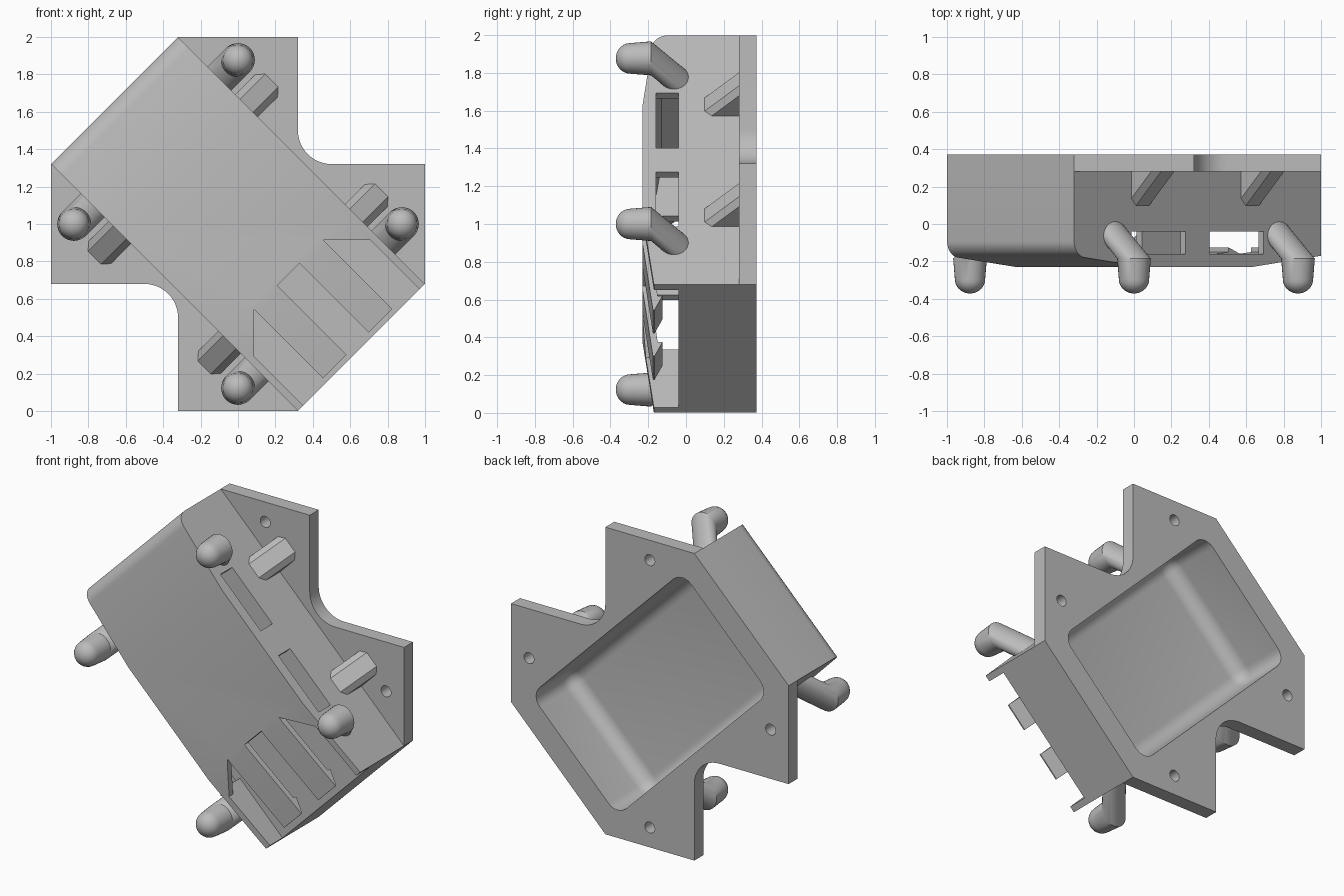
import bpy, bmesh
from math import sin, cos, pi, radians, sqrt
from mathutils import Matrix, Vector

cube = bpy.data.objects.get("Cube")
if cube:
    bpy.data.objects.remove(cube)

# Parts are laid out square (x along the case, z across it), then tilted 45 degrees
TILT = Matrix.Translation((0, 0, 1)) @ Matrix.Rotation(radians(45), 4, 'Y')
LONG, HALF = 0.933, 0.48          # case half length and half width
BACK, STEP, FRONT = 0.372, 0.28, -0.23
SIGNS = (-1, 1)

grey = bpy.data.materials.new("plain grey")
grey.use_nodes = True
grey.diffuse_color = (0.5, 0.5, 0.5, 1)
grey.node_tree.nodes["Principled BSDF"].inputs["Base Color"].default_value = (0.5, 0.5, 0.5, 1)


def finish(name, bm):
    bmesh.ops.recalc_face_normals(bm, faces=bm.faces)
    mesh = bpy.data.meshes.new(name)
    bm.to_mesh(mesh)
    bm.free()
    mesh.materials.append(grey)
    ob = bpy.data.objects.new(name, mesh)
    bpy.context.collection.objects.link(ob)
    return ob


def loft(name, rings, clip=None, flip=(1, 1)):
    """Skin a stack of equal rings, cap it, optionally trim it at the case wall and mirror it."""
    bm = bmesh.new()
    loops = [[bm.verts.new(p) for p in ring] for ring in rings]
    n = len(loops[0])
    for a, b in zip(loops, loops[1:]):
        for i in range(n):
            bm.faces.new((a[i], a[(i + 1) % n], b[(i + 1) % n], b[i]))
    bm.faces.new(loops[0])
    bm.faces.new(loops[-1])
    if clip is not None:
        bmesh.ops.bisect_plane(bm, geom=bm.verts[:] + bm.edges[:] + bm.faces[:],
                               plane_co=(0, 0, clip), plane_no=(0, 0, -1), clear_outer=True)
        bmesh.ops.holes_fill(bm, edges=[e for e in bm.edges if e.is_boundary])
    bmesh.ops.scale(bm, vec=(flip[0], 1, flip[1]), verts=bm.verts)
    return finish(name, bm)


def across(name, outline, z0, z1):
    """Extrude an (x, y) outline across the case."""
    return loft(name, [[(x, y, z) for x, y in outline] for z in (z0, z1)])


def deep(name, outline, y0, y1):
    """Extrude an (x, z) outline from front to back."""
    return loft(name, [[(x, y, z) for x, z in outline] for y in (y0, y1)])


def ring(r, y, cx, cz, n=32):
    return [(cx + r * cos(2 * pi * i / n), y, cz + r * sin(2 * pi * i / n)) for i in range(n)]


def combine(target, tool, operation='DIFFERENCE'):
    tool.hide_render = True
    mod = target.modifiers.new(operation.lower(), 'BOOLEAN')
    mod.operation, mod.solver, mod.object = operation, 'EXACT', tool
    bpy.context.view_layer.objects.active = target
    bpy.ops.object.modifier_apply(modifier=mod.name)
    bpy.data.objects.remove(tool)


parts = []

# Case: tapered at both ends, with one rounded front edge
R, END = 0.09, -0.17
rounded = [(-LONG + R - R * cos(t), END - 0.01 + R - R * sin(t))
           for t in (radians(83) * i / 8 for i in range(9))]
case = across("case", rounded + [(-0.41, FRONT), (0.41, FRONT), (LONG, END),
                                 (LONG, 0.33), (-LONG, 0.33)], -HALF, HALF)

# Mounting flange: four lugs with a filleted notch on each side
NOTCH = 0.18
cz = LONG - HALF + NOTCH * sqrt(2)
arc = [(NOTCH * cos(t), cz + NOTCH * sin(t))
       for t in (radians(225 + 90 * i / 12) for i in range(13))]
top = [(-LONG, HALF), (-HALF, LONG)] + arc + [(HALF, LONG), (LONG, HALF)]
flange = deep("flange", top + [(-x, -z) for x, z in top], STEP, BACK)
combine(case, flange, 'UNION')

# Rear pocket with rounded corners and floor
bm = bmesh.new()
bmesh.ops.create_cube(bm, size=1)
bmesh.ops.scale(bm, vec=(1.54, 0.5, 0.88), verts=bm.verts)
bmesh.ops.translate(bm, vec=(0, 0.25, 0), verts=bm.verts)
edges = [e for e in bm.edges if min(v.co.y for v in e.verts) < 0.1]
bmesh.ops.bevel(bm, geom=edges, offset=0.09, segments=7, profile=0.5, affect='EDGES')
combine(case, finish("pocket_cutter", bm))

# Card channel behind the front shell, open at one end
WALL = 0.44
combine(case, across("channel_cutter", [(-0.87, -0.04), (-0.87, -0.13), (-0.41, -0.19),
                                        (0.41, -0.19), (1, -0.122), (1, -0.04)], -WALL, WALL))

# Front opening around the latch fingers
combine(case, deep("opening_cutter", [(0.38, -0.26), (0.38, 0.26), (0.56, WALL), (1, WALL),
                                      (1, -WALL), (0.56, -WALL)], -0.4, -0.06))

# Side slots and screw holes
for s in SIGNS:
    a, b = s * 0.09, s * 0.50
    combine(case, across("slot_cutter", [(a, -0.16), (b, -0.16), (b, -0.04), (a, -0.04)], -0.6, 0.6))
    for t in SIGNS:
        combine(case, loft("hole_cutter", [ring(0.036, y, s * 0.615, t * 0.615, 24)
                                           for y in (0.2, 0.5)]))
parts.append(case)

# Latch fingers with a barb under the tip
finger = [(0.36, FRONT), (0.41, FRONT), (0.905, -0.175), (0.905, -0.167),
          (0.80, -0.125), (0.80, -0.15), (0.41, -0.19), (0.36, -0.19)]
for s, side in zip(SIGNS, ("lower", "upper")):
    parts.append(across(side + "_latch_finger", finger, s * 0.085, s * 0.262))

# Domed pegs on slanted legs, and slanted braces between case and flange
P = 0.62
peg = [ring(0.09, 0.03, P, P - 0.25), ring(0.09, -0.185, P, P), ring(0.081, -0.295, P, P)]
peg += [ring(0.081 * cos(t), -0.295 - 0.077 * sin(t), P, P)
        for t in (radians(14 * i) for i in range(1, 7))]
brace = [(-0.085, 0.3), (-0.085, 0.63), (-0.05, 0.67), (0.05, 0.67), (0.085, 0.63), (0.085, 0.3)]
brace_rings = [[(0.415 + x, STEP + 0.02, z + 0.02) for x, z in brace],
               [(0.415 + x, STEP - 0.22, z - 0.23) for x, z in brace]]
for s, end in zip(SIGNS, ("rounded_end", "open_end")):
    for t, side in zip(SIGNS, ("lower", "upper")):
        parts.append(loft(f"{side}_{end}_peg", peg, 0.46, (s, t)))
        parts.append(loft(f"{side}_{end}_brace", brace_rings, 0.46, (s, t)))

# Tilt everything and shade
bpy.ops.object.select_all(action='DESELECT')
for ob in parts:
    ob.data.transform(TILT)
    ob.select_set(True)
bpy.context.view_layer.objects.active = case
bpy.ops.object.shade_smooth_by_angle(angle=radians(28))
